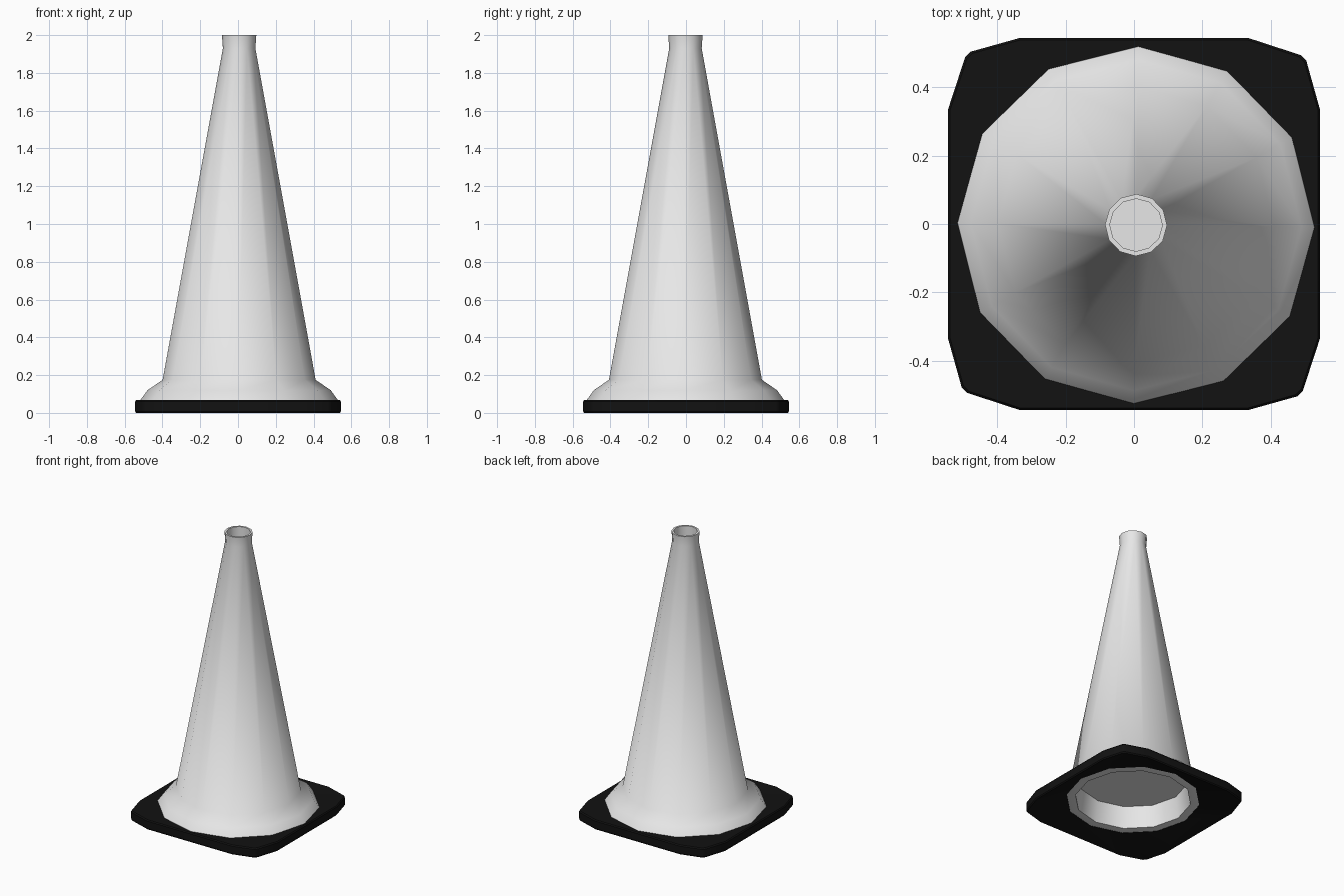
import bpy, bmesh
from math import sin, cos, pi, radians

cube = bpy.data.objects.get("Cube")
if cube:
    bpy.data.objects.remove(cube, do_unlink=True)

SIDES = 12
CENTRE = (0.006, -0.003)
TWIST = radians(-0.7)


def material(name, value):
    mat = bpy.data.materials.new(name)
    mat.use_nodes = True
    colour = (value, value, value, 1)
    mat.diffuse_color = colour
    mat.node_tree.nodes["Principled BSDF"].inputs["Base Color"].default_value = colour
    return mat


def circle(bm, r, z):
    angles = [TWIST + 2 * pi * i / SIDES for i in range(SIDES)]
    return [bm.verts.new((CENTRE[0] + r * cos(a), CENTRE[1] + r * sin(a), z)) for a in angles]


def outline(bm, scale, z):
    # One side and corner of the rounded square, turned four times
    quarter = [(0.545, -0.335), (0.545, 0.335), (0.505, 0.478), (0.488, 0.495)]
    points = []
    for x, y in quarter:
        points.append((x, y))
    verts = []
    for turn in range(4):
        for x, y in points:
            verts.append(bm.verts.new((x * scale, y * scale, z)))
        points = [(-y, x) for x, y in points]
    return verts


def skin(bm, lower, upper):
    n = len(lower)
    for i in range(n):
        j = (i + 1) % n
        bm.faces.new((lower[i], lower[j], upper[j], upper[i]))


def loop_edges(bm, ring):
    edges = []
    for i, v in enumerate(ring):
        w = ring[(i + 1) % len(ring)]
        edges.append(bm.edges.get((v, w)) or bm.edges.new((v, w)))
    return edges


def finish(bm, name, mat, angle):
    bmesh.ops.recalc_face_normals(bm, faces=bm.faces)
    mesh = bpy.data.meshes.new(name)
    bm.to_mesh(mesh)
    bm.free()
    mesh.materials.append(mat)
    obj = bpy.data.objects.new(name, mesh)
    bpy.context.collection.objects.link(obj)
    bpy.ops.object.select_all(action="DESELECT")
    obj.select_set(True)
    bpy.context.view_layer.objects.active = obj
    bpy.ops.object.shade_smooth_by_angle(angle=radians(angle))
    return obj


grey = material("light grey", 0.8)
black = material("black rubber", 0.006)

# Cone body: underside recess, flared skirt, tapered wall, lip and top socket
bm = bmesh.new()
profile = [(0.355, 0.20), (0.375, 0.05), (0.432, 0.05), (0.524, 0.066),
           (0.485, 0.12), (0.405, 0.175), (0.086, 1.93), (0.091, 2.0),
           (0.077, 2.0), (0.077, 1.88)]
rings = [circle(bm, r, z) for r, z in profile]
for lower, upper in zip(rings, rings[1:]):
    skin(bm, lower, upper)
bm.faces.new(rings[0])
bm.faces.new(rings[-1])
finish(bm, "cone_body", grey, 50)

# Base slab: rounded square with softened edges and a hollowed underside
bm = bmesh.new()
hole_low = circle(bm, 0.432, 0.048)
hole_high = circle(bm, 0.432, 0.065)
rims = [outline(bm, s, z) for s, z in
        [(0.99, 0), (1, 0.008), (1, 0.06), (0.99, 0.068)]]
for lower, upper in zip(rims, rims[1:]):
    skin(bm, lower, upper)
skin(bm, hole_low, hole_high)
for rim, hole in ((rims[0], hole_low), (rims[-1], hole_high)):
    bmesh.ops.bridge_loops(bm, edges=loop_edges(bm, rim) + loop_edges(bm, hole))
finish(bm, "base_slab", black, 30)
